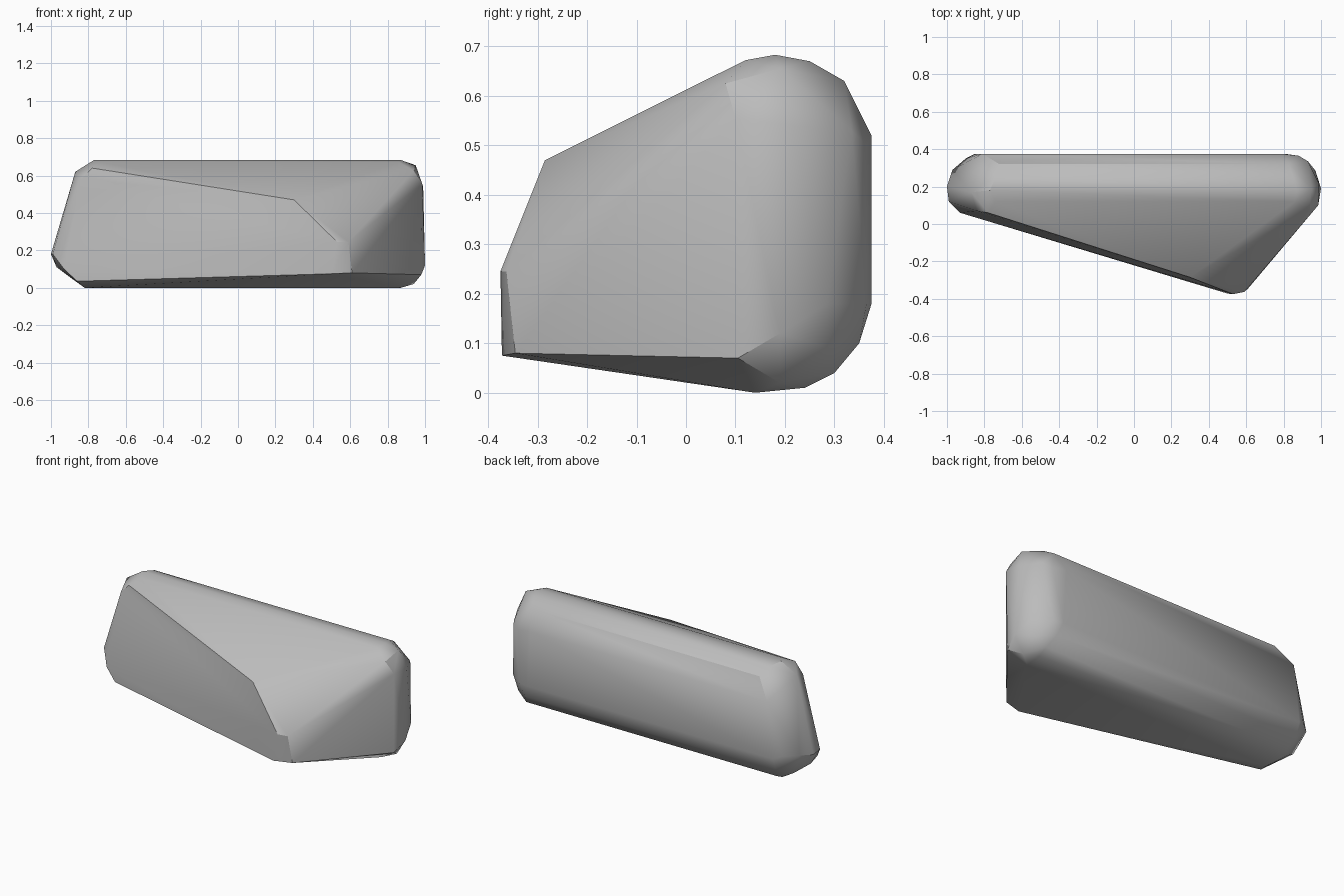
import bpy
import bmesh
import math

default_cube = bpy.data.objects.get("Cube")
if default_cube:
    bpy.data.objects.remove(default_cube, do_unlink=True)


def make_material(name, value):
    """Plain flat grey material."""
    material = bpy.data.materials.new(name)
    colour = (value, value, value, 1)
    material.use_nodes = True
    material.diffuse_color = colour
    material.node_tree.nodes["Principled BSDF"].inputs["Base Color"].default_value = colour
    return material


def hull_object(name, points, material, smooth_angle):
    """Stretch a convex skin over the given corners and shade it softly."""
    bm = bmesh.new()
    for point in points:
        bm.verts.new(point)
    result = bmesh.ops.convex_hull(bm, input=bm.verts)
    loose = [v for v in result["geom_interior"] if isinstance(v, bmesh.types.BMVert)]
    bmesh.ops.delete(bm, geom=loose, context="VERTS")
    # Merge nearly flat triangles into broad facets
    bmesh.ops.dissolve_limit(bm, angle_limit=math.radians(2),
                             verts=bm.verts, edges=bm.edges)
    bmesh.ops.recalc_face_normals(bm, faces=bm.faces)
    mesh = bpy.data.meshes.new(name)
    bm.to_mesh(mesh)
    bm.free()
    mesh.materials.append(material)
    obj = bpy.data.objects.new(name, mesh)
    bpy.context.collection.objects.link(obj)
    bpy.ops.object.select_all(action="DESELECT")
    obj.select_set(True)
    bpy.context.view_layer.objects.active = obj
    bpy.ops.object.shade_smooth_by_angle(angle=smooth_angle)
    return obj


# Rounded back of the stone: start x, end x, y, z along its length
back_rails = [
    (-.82, .87, .14, 0), (-.82, .87, .24, .01), (-.82, .87, .3, .04),
    (-.85, .84, .35, .1), (-.85, .81, .375, .18), (-.81, .79, .375, .52),
    (-.72, .83, .32, .63), (-.74, .85, .25, .67), (-.77, .87, .18, .683),
    (-.74, .86, .12, .672),
]

# Leaning end with chipped top and bottom corners
leaning_end = [
    (-1, .2, .18), (-.99, .12, .18), (-.97, .29, .2), (-.9, .35, .2),
    (-.97, .18, .11), (-.89, .23, .05), (-.93, .06, .1), (-.86, .04, .035),
    (-.87, .17, .62), (-.84, .07, .58), (-.78, .06, .64),
]

# Upright end with softened borders
upright_end = [
    (.94, .08, .625), (.95, .19, .655), (.99, .215, .54), (.985, .1, .555),
    (.98, .105, .07), (.94, .19, .02), (1, .19, .12), (.97, .285, .18),
    (.93, .29, .09), (.93, .335, .53), (.88, .365, .5), (.87, .365, .18),
]

# Blunt wedge jutting out at the front
front_wedge = [
    (.3, -.285, .47), (.53, -.375, .245), (.59, -.363, .245),
    (.5, -.372, .075), (.61, -.345, .08),
]

corners = leaning_end + upright_end + front_wedge
for start, end, y, z in back_rails:
    corners += [(start, y, z), (end, y, z)]

stone_grey = make_material("stone grey", .5)
hull_object("stone_block", corners, stone_grey, math.radians(32))
